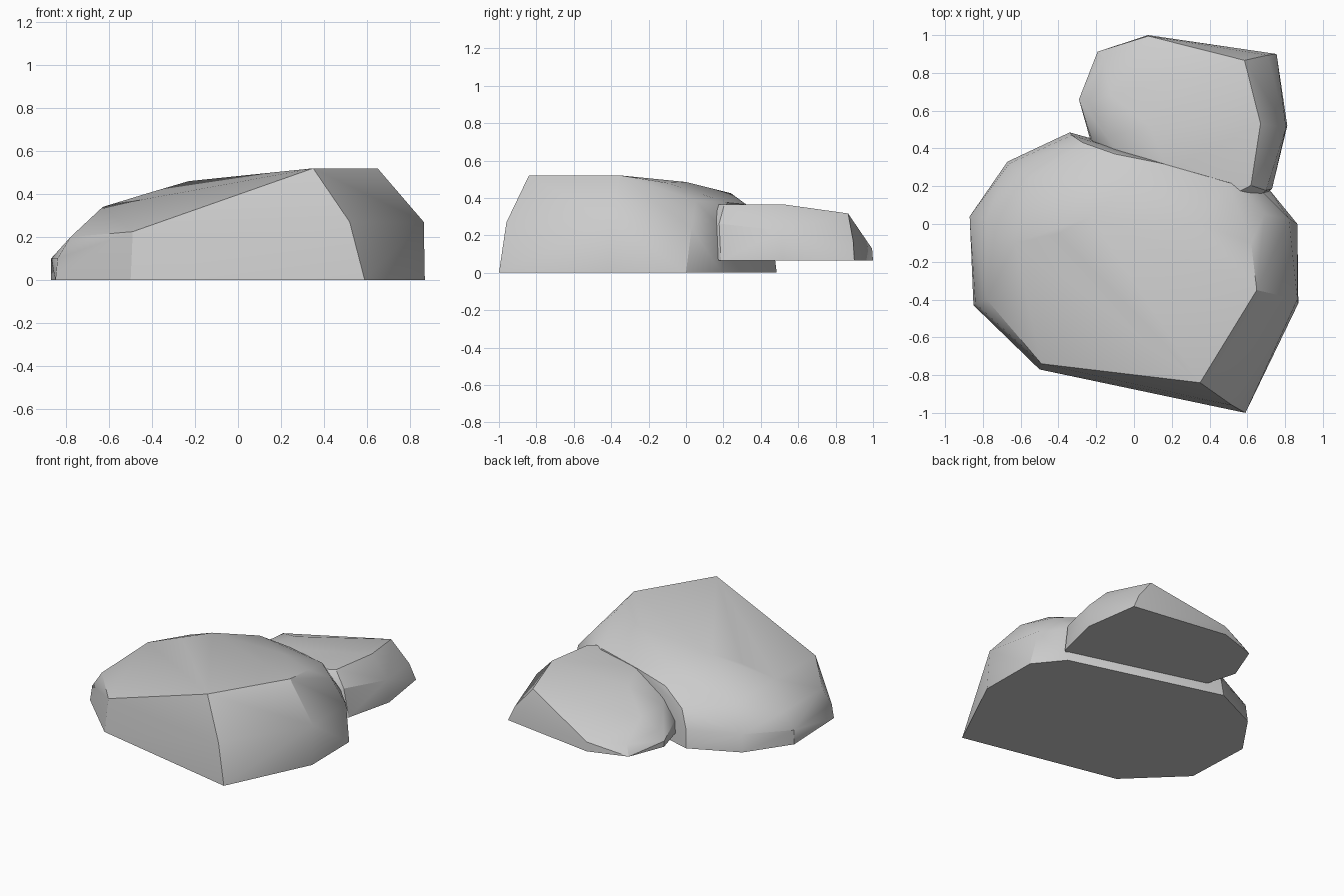
import bpy, bmesh
from mathutils import Vector

if "Cube" in bpy.data.objects:
    bpy.data.objects.remove(bpy.data.objects["Cube"])

# Corner points of the boulder, one list per level; the rock is their hull
base = [(.59, -1), (.87, -.42), (.865, 0), (.71, .19), (-.34, .485),
        (-.67, .33), (-.87, .04), (-.85, -.43), (-.5, -.77)]
middle = [(.52, -.96, .27), (.865, -.4, .27), (.82, .03, .24), (.67, .18, .25),
          (-.33, .47, .12), (-.27, .43, .24), (-.66, .32, .12), (-.87, .04, .1),
          (-.84, -.42, .1), (-.78, -.4, .2), (-.49, -.74, .225), (-.78, .03, .2)]
crown = [(.35, -.84, .52), (.65, -.35, .52), (.62, -.1, .48), (.69, .05, .385),
         (.5, .22, .375), (.15, .32, .365), (-.1, .37, .33), (0, .24, .425),
         (.35, 0, .485), (-.63, -.1, .34), (-.4, -.05, .41), (-.23, .04, .46),
         (-.55, .25, .28)]
boulder = [(x, y, 0) for x, y in base] + middle + crown


def small_version(p):
    """Mirror front to back, turn, shrink, tip the far side down, and
    stretch the near side into the large rock."""
    x, y, z = p[0] - .59, -p[1] - 1, p[2]
    nx = .755 + .585 * x + .185 * y
    ny = .9 - .225 * x + .547 * y
    height = .065
    if z:
        height += .575 * z - .14 * max(0, ny - .53)
        height = min(.365, max(.07, height * (1 + 1.2 * max(0, .53 - ny))))
    if ny < .5:
        ny = .5 + (ny - .5) * 1.5
    return (nx, min(ny, .995 if z else 1), height)


def rock(name, points):
    bm = bmesh.new()
    for p in points:
        bm.verts.new(Vector(p))
    bmesh.ops.convex_hull(bm, input=bm.verts[:])
    bmesh.ops.delete(bm, geom=[v for v in bm.verts if not v.link_faces], context='VERTS')
    bmesh.ops.dissolve_limit(bm, angle_limit=.02, verts=bm.verts[:], edges=bm.edges[:])
    bmesh.ops.recalc_face_normals(bm, faces=bm.faces[:])
    mesh = bpy.data.meshes.new(name)
    bm.to_mesh(mesh)
    bm.free()
    ob = bpy.data.objects.new(name, mesh)
    bpy.context.collection.objects.link(ob)
    bpy.ops.object.select_all(action='DESELECT')
    ob.select_set(True)
    bpy.context.view_layer.objects.active = ob
    bpy.ops.object.shade_smooth_by_angle(angle=.52)
    return ob


# Large rock on the ground, small rock leaning into its back
rock("large_rock", boulder)
rock("small_rock", [small_version(p) for p in boulder])
